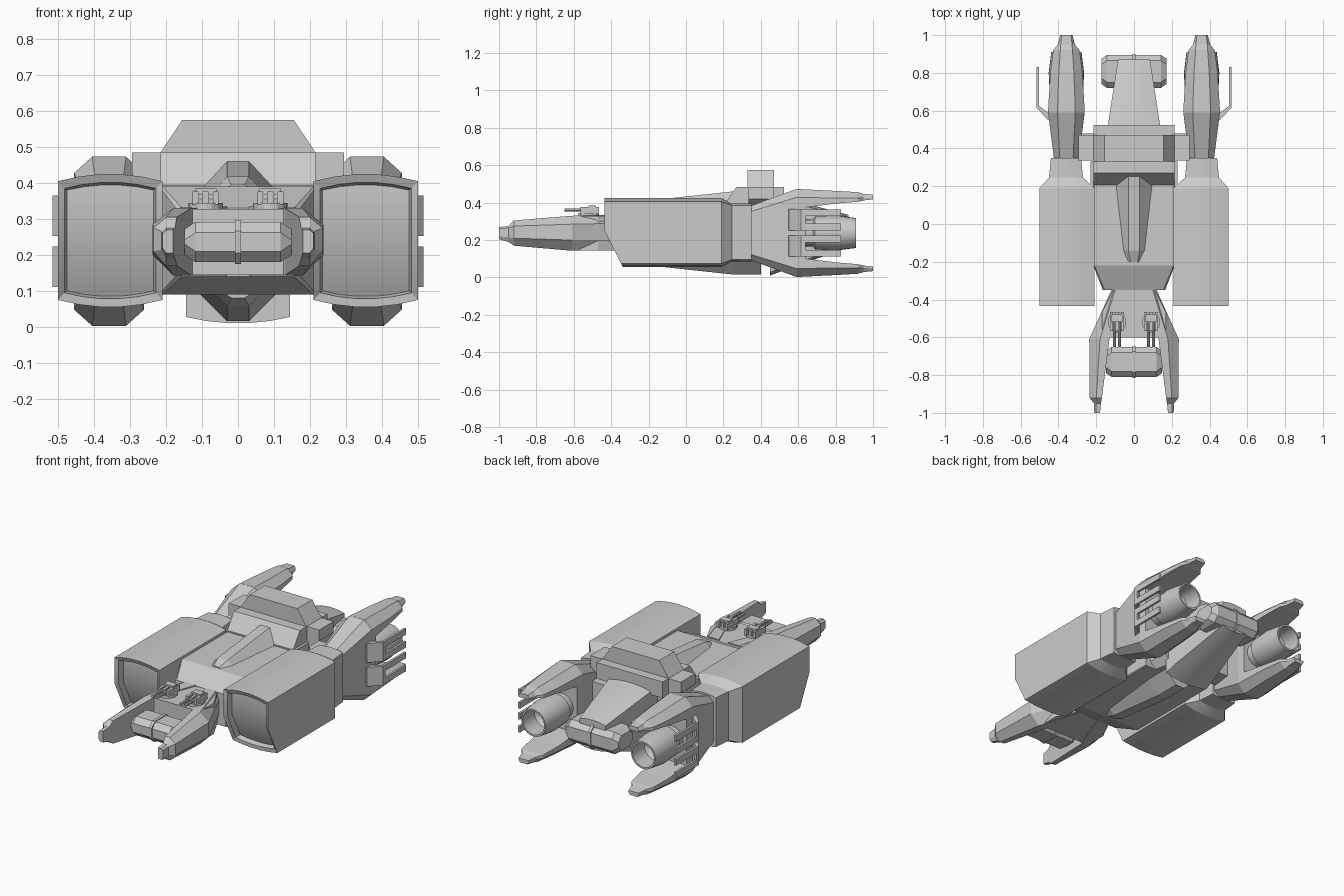
import bpy, bmesh, math

if "Cube" in bpy.data.objects:
    bpy.data.objects.remove(bpy.data.objects["Cube"])

grey = bpy.data.materials.new("hull_grey")
grey.use_nodes = True
grey.diffuse_color = (0.6, 0.6, 0.6, 1)
grey.node_tree.nodes["Principled BSDF"].inputs["Base Color"].default_value = (0.6, 0.6, 0.6, 1)
MID = 0.238


def loft(name, rings, pair=False, flip=False, strip=False, smooth=False):
    """Skin a row of equal point rings; pair mirrors in x, flip turns it over about the mid height."""
    bm = bmesh.new()
    rows = [[bm.verts.new((x, y, 2 * MID - z if flip else z)) for x, y, z in r] for r in rings]
    n = len(rows[0])
    for a, b in zip(rows, rows[1:]):
        for i in range(n):
            j = (i + 1) % n
            bm.faces.new((a[i], a[j], b[j], b[i]))
    for r in (rows[0], rows[-1]):
        if strip:
            for i in range(n // 2 - 1):
                bm.faces.new((r[i], r[i + 1], r[n - 2 - i], r[n - 1 - i]))
        else:
            bm.faces.new(r)
    bmesh.ops.recalc_face_normals(bm, faces=bm.faces)
    me = bpy.data.meshes.new(name)
    bm.to_mesh(me)
    bm.free()
    me.materials.append(grey)
    ob = bpy.data.objects.new(name, me)
    bpy.context.collection.objects.link(ob)
    if pair:
        ob.modifiers.new("mirror", "MIRROR")
    if smooth:
        bpy.ops.object.select_all(action="DESELECT")
        ob.select_set(True)
        bpy.context.view_layer.objects.active = ob
        bpy.ops.object.shade_smooth_by_angle(angle=math.radians(28))
    return ob


def octagon(y, cx, hw, z0, z1, cut=0.0, cutz=None):
    """Chamfered rectangle across y."""
    cz = cut if cutz is None else cutz
    right = [(hw - cut, z1), (hw, z1 - cz), (hw, z0 + cz), (hw - cut, z0)]
    return [(cx + x, y, z) for x, z in right] + [(cx - x, y, z) for x, z in reversed(right)]


def box(name, x0, x1, y0, y1, z0, z1, **kw):
    return loft(name, [[(x, y0, z0), (x, y1, z0), (x, y1, z1), (x, y0, z1)] for x in (x0, x1)], **kw)


def bowed(y, cx, hw, z0, z1, bow, slope=0.0):
    """Rectangle with bowed top and bottom; slope leans the lower half back."""
    fr = (0.2, 0.6, 1.0)
    right = [(hw * f, z1 - bow * f * f) for f in fr] + [(hw, 0.25)]
    right += [(hw * f, z0 + bow * f * f) for f in reversed(fr)]
    pts = right + [(-x, z) for x, z in reversed(right)]
    return [(cx + x, y + slope * max(0, 0.25 - z), z) for x, z in pts]


def tube(name, cx, cz, profile, n=24, **kw):
    rings = [[(cx + r * math.cos(math.tau * i / n), y, cz + r * math.sin(math.tau * i / n))
              for i in range(n)] for y, r in profile]
    return loft(name, rings, smooth=True, **kw)


# Side nacelles with recessed intakes
NX = 0.355
loft("nacelle", [
    bowed(-0.39, NX, 0.120, 0.085, 0.395, 0.015, 0.5),
    bowed(-0.425, NX, 0.127, 0.078, 0.402, 0.017, 0.5),
    bowed(-0.435, NX, 0.145, 0.055, 0.425, 0.02, 0.5),
    bowed(0.19, NX, 0.145, 0.055, 0.425, 0.02),
    bowed(0.245, NX + 0.005, 0.09, 0.085, 0.395, 0.01),
    bowed(0.35, NX + 0.005, 0.08, 0.085, 0.395, 0.01)], pair=True, strip=True, smooth=True)

# Central hull
loft("hull", [octagon(-0.35, 0, 0.165, 0.14, 0.33, 0.01),
              octagon(-0.22, 0, 0.215, 0.09, 0.39, 0.005),
              octagon(0.36, 0, 0.215, 0.09, 0.39, 0.005)])
loft("rear_core", [octagon(0.3, 0, 0.19, 0.09, 0.42, 0.03),
                   octagon(0.47, 0, 0.17, 0.09, 0.42, 0.05)])


def spine(y, top, base, z):
    return [(top, y, z), (base, y, 0.385), (-base, y, 0.385), (-top, y, z)]


# Upper and lower spines
for part, flip in (("upper", False), ("lower", True)):
    loft(part + "_spine", [spine(-0.2, 0.018, 0.035, 0.395), spine(-0.14, 0.03, 0.06, 0.418),
                           spine(0.25, 0.03, 0.105, 0.46),
                           spine(0.40, 0.03, 0.105, 0.46 if flip else 0.42)], flip=flip)

# Cabin with sloped windscreen, roof block and cross arms
cabin = [(0.20, 0.385), (0.27, 0.485), (0.525, 0.485), (0.525, 0.39)]
loft("cabin", [[(x, y, z) for y, z in cabin] for x in (-0.215, 0.215)])
box("cabin_rim", -0.23, 0.23, 0.2, 0.33, 0.33, 0.395)
loft("roof_block", [[(hw, 0.33, z), (hw, 0.47, z), (-hw, 0.47, z), (-hw, 0.33, z)]
                    for hw, z in ((0.215, 0.485), (0.155, 0.575))])
arm = [(0.295, 0.484), (0.295, 0.42), (0.22, 0.36), (-0.22, 0.36), (-0.295, 0.42), (-0.295, 0.484)]
loft("cross_arm", [[(x, y, z) for x, z in arm] for y in (0.335, 0.47)])
box("pod_strut", 0.15, 0.32, 0.36, 0.48, 0.15, 0.34, pair=True)

# Tapering tail and its end bar
loft("tail", [bowed(0.45, 0, 0.145, 0.01, 0.435, 0.018),
              bowed(0.53, 0, 0.137, 0.04, 0.425, 0.018),
              bowed(0.87, 0, 0.085, 0.16, 0.335, 0.012)], strip=True, smooth=True)


def end_bar(part, hw, y0, y1, z0, z1):
    c = 0.03
    def ring(x, d):
        ya, yb, za, zb = y0 + d, y1 - d, z0 + d, z1 - d
        return [(x, ya + c, za), (x, yb - c, za), (x, yb, za + c), (x, yb, zb - c),
                (x, yb - c, zb), (x, ya + c, zb), (x, ya, zb - c), (x, ya, za + c)]
    loft(part + "_bar", [ring(-hw, 0.02), ring(c - hw, 0), ring(hw - c, 0), ring(hw, 0.02)])
    loft(part + "_bar_band", [ring(-0.008, -0.005), ring(0.008, -0.005)])


end_bar("rear", 0.172, 0.72, 0.895, 0.17, 0.3)
end_bar("front", 0.148, -0.81, -0.65, 0.18, 0.292)

# Front fork: deck and two prongs
deck = [(0.10, -0.33), (0.17, -0.47), (0.17, -0.6), (-0.17, -0.6), (-0.17, -0.47), (-0.10, -0.33)]
loft("fork_deck", [[(x, y, z) for x, y in deck] for z in (0.145, 0.328)])


def prong(y, inner, top, outer, z0, z1, s0, s1):
    return [(inner, y, z1), (top, y, z1), (outer, y, s1), (outer, y, s0), (top, y, z0), (inner, y, z0)]


loft("fork_prong", [prong(-0.35, 0.03, 0.10, 0.12, 0.143, 0.335, 0.20, 0.29),
                    prong(-0.61, 0.13, 0.18, 0.237, 0.143, 0.33, 0.20, 0.285),
                    prong(-0.92, 0.17, 0.20, 0.235, 0.17, 0.305, 0.21, 0.275),
                    prong(-0.95, 0.175, 0.20, 0.212, 0.19, 0.275, 0.215, 0.265),
                    prong(-1.0, 0.18, 0.20, 0.21, 0.205, 0.27, 0.22, 0.26)], pair=True)

# Twin gun turrets on the deck
n = 16
loft("turret_base", [[(0.09 + 0.048 * math.cos(math.tau * i / n), -0.52 + 0.055 * math.sin(math.tau * i / n), z)
                      for i in range(n)] for z in (0.32, 0.345)], pair=True)
for x in (0.062, 0.09, 0.118):
    box("turret_cheek", x - 0.008, x + 0.008, -0.565, -0.465, 0.34, 0.376, pair=True)
box("turret_cap", 0.06, 0.12, -0.52, -0.48, 0.365, 0.384, pair=True)
for x in (0.076, 0.104):
    tube("gun_barrel", x, 0.362, [(-0.65, 0.008), (-0.49, 0.008)], n=8, pair=True)

# Rear pods: body, upper and lower prongs
PX = 0.358
loft("pod_body", [octagon(0.34, PX, 0.065, 0.095, 0.381, 0.03),
                  octagon(0.59, PX, 0.097, 0.003, 0.473, 0.05, 0.045),
                  octagon(0.64, PX, 0.095, 0.006, 0.47, 0.05, 0.045)], pair=True)
for part, flip in (("upper", False), ("lower", True)):
    def tine(y, hw, top, z0, zs, z1):
        return [(PX + a, y, z) for a, z in ((top, z1), (hw, zs), (hw, z0), (-hw, z0), (-hw, zs), (-top, z1))]
    loft(part + "_pod_prong", [tine(0.6, 0.097, 0.047, 0.37, 0.428, 0.473),
                               tine(0.8, 0.085, 0.04, 0.395, 0.425, 0.463),
                               tine(0.92, 0.07, 0.032, 0.405, 0.425, 0.456),
                               tine(0.95, 0.045, 0.03, 0.412, 0.425, 0.447),
                               tine(1.0, 0.033, 0.025, 0.418, 0.428, 0.442)], pair=True, flip=flip)
    # Side guard: bent plate with two bars
    plate = [(0.43, 0.545), (0.455, 0.55), (0.515, 0.615), (0.515, 0.64), (0.502, 0.64),
             (0.502, 0.625), (0.43, 0.57)]
    loft(part + "_guard_plate", [[(x, y, z) for x, y in plate] for z in (0.252, 0.365)],
         pair=True, flip=flip)
    for z in (0.252, 0.328):
        box(part + "_guard_bar", 0.502, 0.515, 0.635, 0.83, z, z + 0.036, pair=True, flip=flip)

# Hollow thruster nozzles
tube("thruster", PX, MID, [(0.6, 0.07), (0.68, 0.072), (0.69, 0.088), (0.8, 0.094), (0.91, 0.08),
                           (0.91, 0.07), (0.8, 0.07), (0.76, 0.03)], pair=True)
